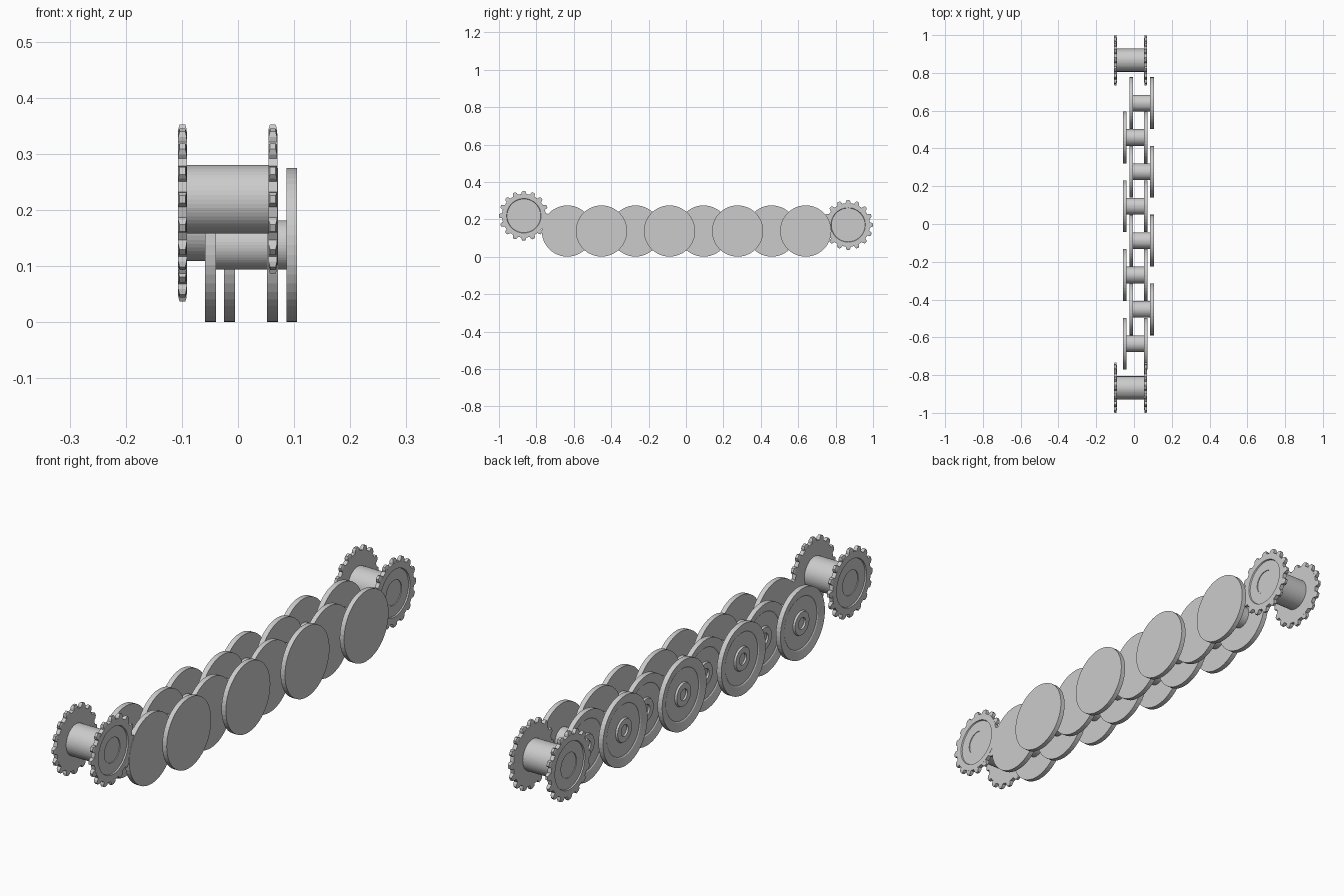
import bpy, bmesh, math
from mathutils import Matrix

if "Cube" in bpy.data.objects:
    bpy.data.objects.remove(bpy.data.objects["Cube"])

WHEEL_R, SPROCKET_R, TEETH = 0.137, 0.1335, 16


def lathe(bm, profile, sides):
    """Revolve (x, radius) points about the X axis; radius 0 closes an end."""
    rings = []
    for x, r in profile:
        if r == 0:
            rings.append([bm.verts.new((x, 0, 0))])
        else:
            rings.append([bm.verts.new((x, r * math.cos(2 * math.pi * i / sides),
                                        r * math.sin(2 * math.pi * i / sides)))
                          for i in range(sides)])
    for a, b in zip(rings, rings[1:]):
        for i in range(sides):
            j = (i + 1) % sides
            quad = [a[i % len(a)], a[j % len(a)], b[j % len(b)], b[i % len(b)]]
            bm.faces.new(list(dict.fromkeys(quad)))


def finish(bm, name, location):
    bmesh.ops.recalc_face_normals(bm, faces=bm.faces)
    mesh = bpy.data.meshes.new(name)
    bm.to_mesh(mesh)
    bm.free()
    obj = bpy.data.objects.new(name, mesh)
    obj.location = location
    bpy.context.collection.objects.link(obj)
    return obj


def road_wheel(name, x_left, y):
    # dished left disc, axle and plain right disc in a single profile
    bm = bmesh.new()
    lathe(bm, [(0.010, 0), (0.010, 0.022), (0.002, 0.022), (0.002, 0.044),
               (0.009, 0.047), (0.009, 0.100), (0.006, 0.104), (0, 0.134),
               (0, WHEEL_R), (0.020, WHEEL_R), (0.020, 0.044),
               (0.111, 0.044), (0.111, WHEEL_R), (0.130, WHEEL_R), (0.130, 0)], 48)
    finish(bm, name, (x_left, y, 0.1375))


def add_tooth(bm, x, angle):
    # tapered tooth: wide and thick at the root, narrower at the tip
    rot = Matrix.Rotation(angle, 3, 'X')
    v = []
    for r, w, t in ((0.112, 0.014, 0.008), (0.125, 0.012, 0.0075), (SPROCKET_R, 0.007, 0.005)):
        v.append([bm.verts.new(rot @ _vec(x + sx * t, sy * w, r))
                  for sx, sy in ((-1, -1), (1, -1), (1, 1), (-1, 1))])
    for a, b in zip(v, v[1:]):
        for i in range(4):
            j = (i + 1) % 4
            bm.faces.new((a[i], a[j], b[j], b[i]))
    bm.faces.new(v[0])
    bm.faces.new(v[-1])


def _vec(x, y, z):
    from mathutils import Vector
    return Vector((x, y, z))


def sprocket(name, y, z, phase):
    # half profile with stepped outer face, mirrored to the other side
    half = [(0.0805, 0), (0.0805, 0.048), (0.0835, 0.048), (0.0835, 0.090),
            (0.0885, 0.092), (0.0885, 0.117), (0.0725, 0.117), (0.0725, 0.061)]
    bm = bmesh.new()
    lathe(bm, half + [(-x, r) for x, r in reversed(half)], 48)
    for side in (-1, 1):
        for i in range(TEETH):
            add_tooth(bm, side * 0.0805, phase + 2 * math.pi * i / TEETH)
    finish(bm, name, (-0.0185, y, z))


# interleaved road wheels, alternating outer and inner
for i in range(8):
    outer = i % 2 == 0
    road_wheel(f"{'outer' if outer else 'inner'}_road_wheel_{i + 1}",
               -0.025 if outer else -0.059, 0.640 - 0.182 * i)

# toothed end wheels
sprocket("front_sprocket", -0.867, 0.219, 0.0)
sprocket("rear_sprocket", 0.867, 0.170, 0.0)
